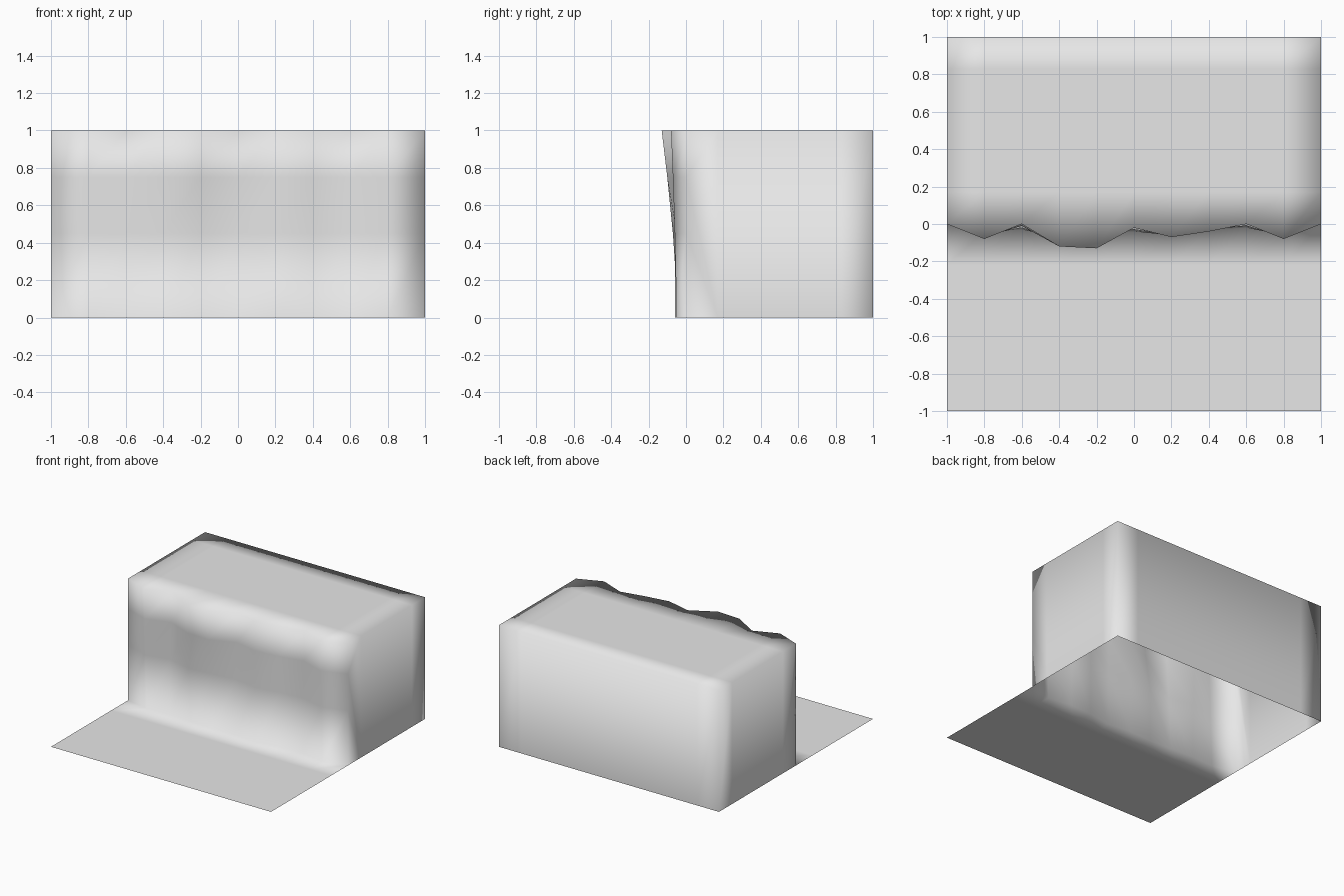
import bpy
import bmesh

cube = bpy.data.objects.get("Cube")
if cube:
    bpy.data.objects.remove(cube, do_unlink=True)

# Rock colour
rock = bpy.data.materials.new("grey_rock")
rock.use_nodes = True
grey = (0.8, 0.8, 0.8, 1)
rock.diffuse_color = grey
rock.node_tree.nodes["Principled BSDF"].inputs["Base Color"].default_value = grey

COLUMNS = 11
xs = [-1 + 2 * j / (COLUMNS - 1) for j in range(COLUMNS)]

# Depth of the rock face at each column, in hundredths, from the foot to the crest
foot = [0, -4, -3, -4, -5, -4, -6, -3, -2, -5, 0]
low = [0, -6, -2, -7, -5, -3, -6, -3, -1, -6, 0]
high = [0, -7, -1, -9, -10, -2, -6, -4, 0, -7, 0]
crest = [0, -8, 0, -12, -13, -2, -7, -4, 0, -8, 0]

bm = bmesh.new()


def straight_row(y, z):
    return [bm.verts.new((x, y, z)) for x in xs]


def rock_row(depths, z):
    return [bm.verts.new((x, d / 100, z)) for x, d in zip(xs, depths)]


# Lower ground, rock face, plateau and back wall, as one continuous sheet
ground_rows = [straight_row(y, 0) for y in (-1, -0.6, -0.22)]
face_rows = [rock_row(d, z) for d, z in
             ((foot, 0), (low, 0.45), (high, 0.75), (crest, 1))]
plateau_ys = (0.17, 0.5, 0.83)
plateau_rows = [straight_row(y, 1) for y in plateau_ys]
back_rows = [straight_row(1, z) for z in (1, 0)]

sheet = ground_rows + face_rows + plateau_rows + back_rows
for near, far in zip(sheet, sheet[1:]):
    for j in range(COLUMNS - 1):
        bm.faces.new((near[j], near[j + 1], far[j + 1], far[j]))


# Side walls, sharing the sheet's border vertices
def side_wall(column, flip):
    def add(face):
        bm.faces.new(face[::-1] if flip else face)

    x = xs[column]
    bottom = [bm.verts.new((x, y, 0)) for y in plateau_ys]
    bottom.append(back_rows[1][column])
    top = [row[column] for row in plateau_rows + back_rows[:1]]
    front = [row[column] for row in face_rows]
    # Front panel follows the steps of the rock face
    add([front[0], bottom[0], front[1]])
    add([front[1], bottom[0], front[2]])
    add([front[2], bottom[0], top[0], front[3]])
    for k in range(len(top) - 1):
        add([bottom[k], bottom[k + 1], top[k + 1], top[k]])


side_wall(COLUMNS - 1, False)
side_wall(0, True)

# Soft shading over the whole block
for face in bm.faces:
    face.smooth = True

mesh = bpy.data.meshes.new("cliff_block")
bm.to_mesh(mesh)
bm.free()
mesh.materials.append(rock)
cliff = bpy.data.objects.new("cliff_block", mesh)
bpy.context.collection.objects.link(cliff)
